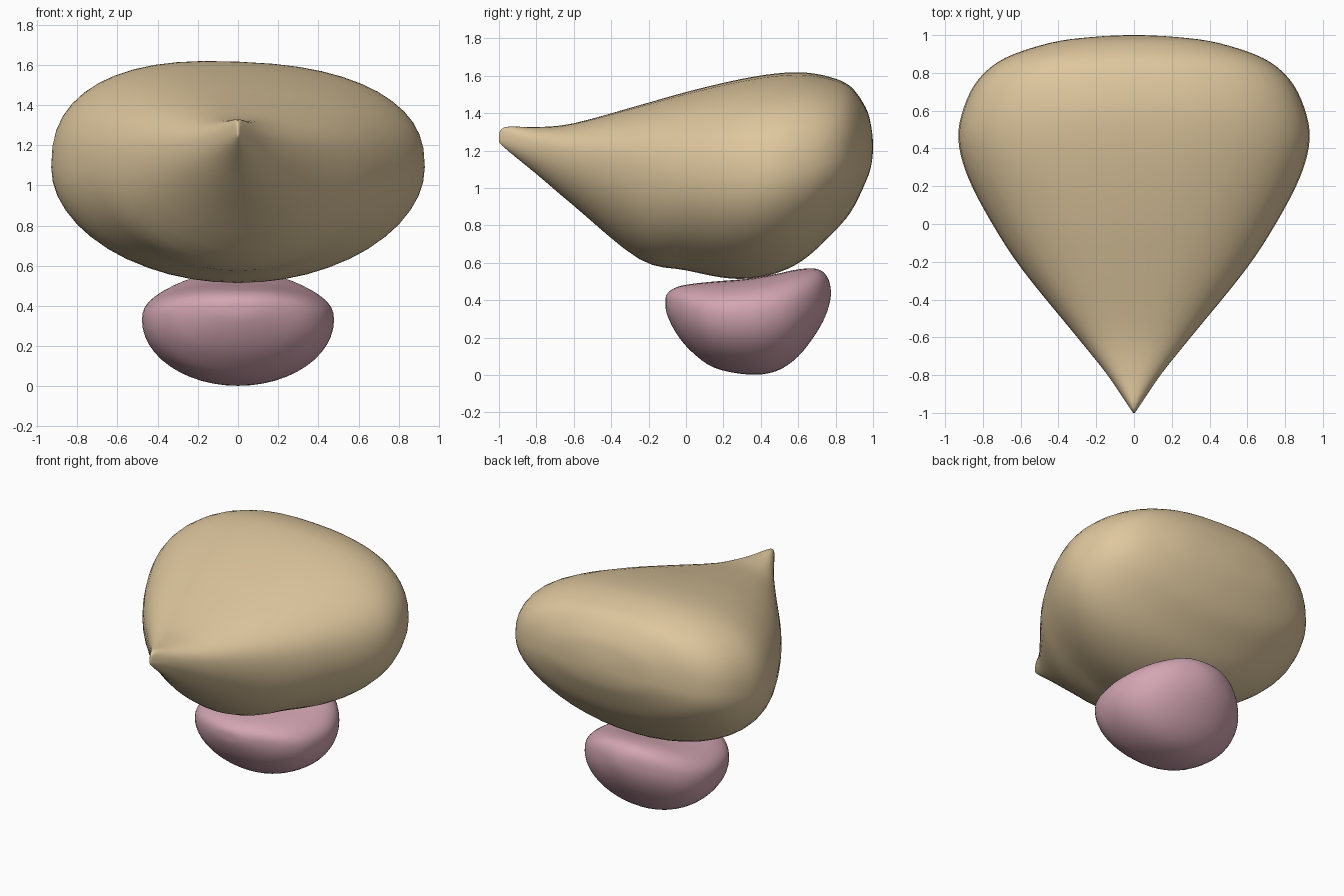
import bpy, bmesh, math

if "Cube" in bpy.data.objects:
    bpy.data.objects.remove(bpy.data.objects["Cube"])

def material(name, rgb):
    m = bpy.data.materials.new(name)
    m.diffuse_color = (*rgb, 1)
    m.use_nodes = True
    m.node_tree.nodes["Principled BSDF"].inputs["Base Color"].default_value = m.diffuse_color
    return m

def spline(stations, steps):
    """Smooth stations (y, half width, top, bottom, widest height); ends are closed poles."""
    def mirror(s):
        return (s[0], -s[1], s[3], s[2], s[4])
    pts = [mirror(stations[1])] + stations + [mirror(stations[-2])]
    out = []
    for i in range(1, len(pts) - 2):
        for k in range(steps):
            t = k / steps
            out.append([0.5 * (2 * b + (c - a) * t + (2 * a - 5 * b + 4 * c - d) * t * t
                               + (3 * b - a - 3 * c + d) * t ** 3)
                        for a, b, c, d in zip(*pts[i - 1:i + 3])])
    out.append(list(stations[-1]))
    return out

def loft(name, stations, mat, n_top, n_bot, tilt=0.0, sides=48, steps=4):
    bm = bmesh.new()
    rings = []
    for y, w, zt, zb, zm in spline(stations, steps):
        ring = []
        for j in range(sides):
            a = 2 * math.pi * j / sides
            c, s = math.cos(a), math.sin(a)
            e = 2 / (n_top if s > 0 else n_bot)
            x = w * math.copysign(abs(c) ** e, c)
            h = abs(s) ** e
            z = zm + ((zt - zm) if s > 0 else (zb - zm)) * h
            if s > 0:
                z -= tilt * x * h
            ring.append(bm.verts.new((x, y, z)))
        rings.append(ring)
    for r, q in zip(rings, rings[1:]):
        for j in range(sides):
            k = (j + 1) % sides
            bm.faces.new((r[j], r[k], q[k], q[j]))
    bmesh.ops.remove_doubles(bm, verts=bm.verts, dist=1e-4)
    bmesh.ops.recalc_face_normals(bm, faces=bm.faces)
    me = bpy.data.meshes.new(name)
    bm.to_mesh(me)
    bm.free()
    for p in me.polygons:
        p.use_smooth = True
    me.materials.append(mat)
    ob = bpy.data.objects.new(name, me)
    bpy.context.collection.objects.link(ob)

tan = material("tan", (0.73, 0.57, 0.34))
pink = material("dusty pink", (0.65, 0.38, 0.45))

# Upper body: full rounded back narrowing to a pointed front tip
loft("upper_body", [
    (-1.00, 0.00, 1.26, 1.26, 1.26),
    (-0.97, 0.025, 1.325, 1.215, 1.26),
    (-0.80, 0.14, 1.325, 1.075, 1.22),
    (-0.60, 0.30, 1.345, 0.905, 1.17),
    (-0.25, 0.585, 1.44, 0.62, 1.11),
    (0.00, 0.75, 1.51, 0.56, 1.09),
    (0.25, 0.88, 1.57, 0.515, 1.08),
    (0.45, 0.93, 1.605, 0.535, 1.09),
    (0.62, 0.90, 1.615, 0.61, 1.11),
    (0.77, 0.82, 1.59, 0.745, 1.14),
    (0.88, 0.68, 1.54, 0.87, 1.17),
    (0.96, 0.44, 1.43, 1.03, 1.20),
    (0.99, 0.22, 1.33, 1.12, 1.21),
    (1.00, 0.00, 1.22, 1.22, 1.22),
], tan, 2.45, 2.0, tilt=0.04)

# Lower lobe: bowl with a flattened top that rises to the back
loft("lower_lobe", [
    (-0.11, 0.00, 0.385, 0.385, 0.385),
    (-0.10, 0.11, 0.435, 0.32, 0.38),
    (-0.05, 0.235, 0.47, 0.22, 0.37),
    (0.03, 0.355, 0.487, 0.125, 0.35),
    (0.15, 0.44, 0.50, 0.04, 0.33),
    (0.33, 0.478, 0.515, 0.003, 0.33),
    (0.48, 0.455, 0.54, 0.02, 0.34),
    (0.60, 0.385, 0.565, 0.10, 0.36),
    (0.70, 0.265, 0.567, 0.23, 0.40),
    (0.755, 0.13, 0.525, 0.34, 0.43),
    (0.775, 0.00, 0.44, 0.44, 0.44),
], pink, 2.4, 2.0)
